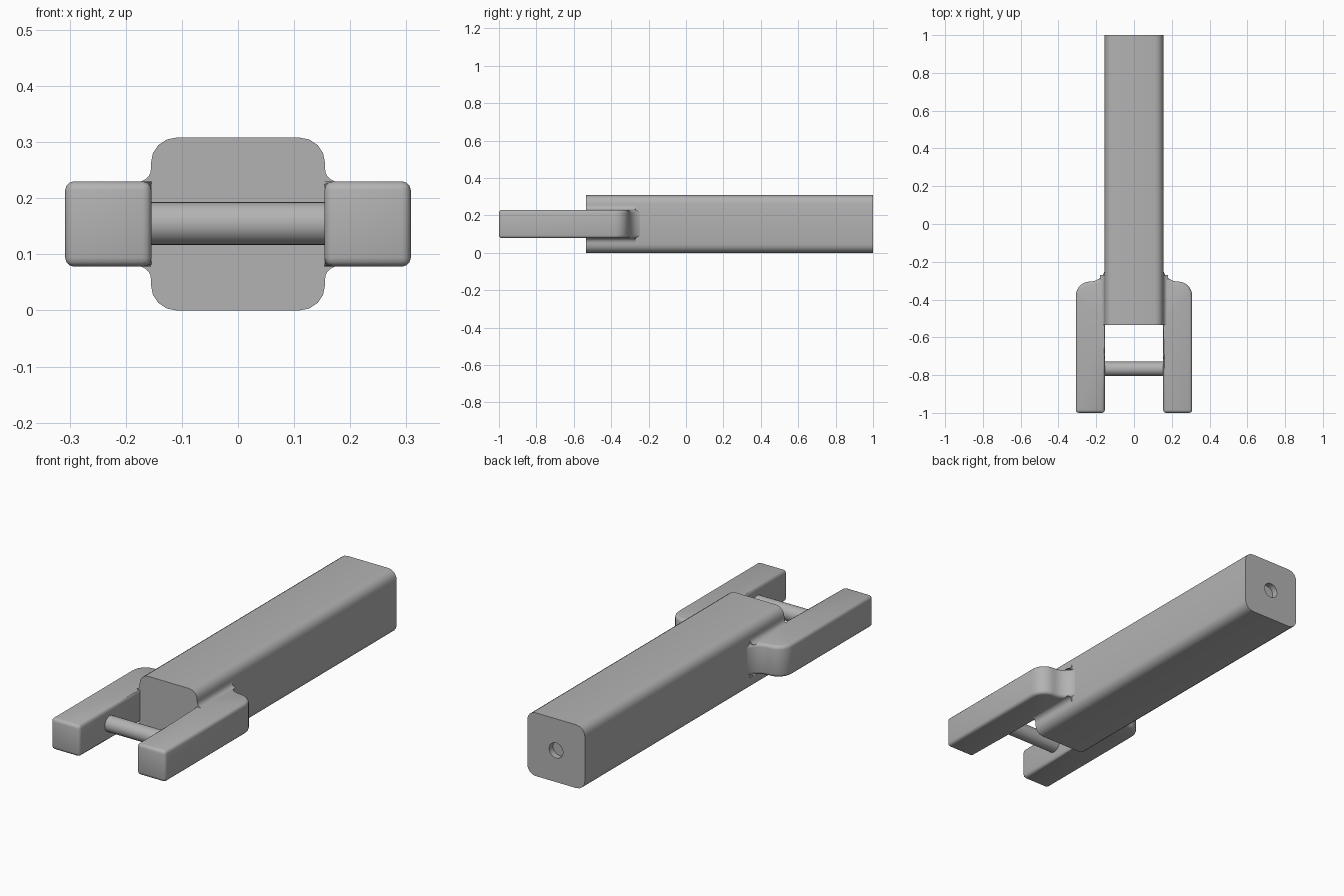
import bpy, bmesh
from math import cos, sin, pi, radians
from mathutils import Matrix

cube = bpy.data.objects.get("Cube")
if cube:
    bpy.data.objects.remove(cube)

grey = bpy.data.materials.new("plain grey")
grey.use_nodes = True
COLOUR = (0.45, 0.45, 0.45, 1)
grey.diffuse_color = COLOUR
bsdf = next(n for n in grey.node_tree.nodes if n.type == 'BSDF_PRINCIPLED')
bsdf.inputs["Base Color"].default_value = COLOUR

HALF = 0.155      # half width of the bar, also the inner face of the arms
MID = 0.154       # mid height
ARM_Z = 0.076     # half height of an arm
FRONT = -0.535    # front end of the bar


def arc(cx, cy, r, start, end, steps):
    """Points along a circular arc, angles in degrees."""
    angles = [radians(start + (end - start) * i / steps) for i in range(steps + 1)]
    return [(cx + r * cos(a), cy + r * sin(a)) for a in angles]


def finish(bm, name):
    bmesh.ops.recalc_face_normals(bm, faces=bm.faces)
    mesh = bpy.data.meshes.new(name)
    bm.to_mesh(mesh)
    bm.free()
    mesh.materials.append(grey)
    obj = bpy.data.objects.new(name, mesh)
    bpy.context.collection.objects.link(obj)
    return obj


def smooth(obj):
    bpy.ops.object.select_all(action='DESELECT')
    obj.select_set(True)
    bpy.context.view_layer.objects.active = obj
    bpy.ops.object.shade_smooth_by_angle(angle=radians(40))


def prism(points, axis, low, high):
    """Extrude a closed profile: (x, z) along y, or (x, y) along z."""
    place = (lambda u, v, w: (u, w, v)) if axis == 'y' else (lambda u, v, w: (u, v, w))
    bm = bmesh.new()
    ends = [[bm.verts.new(place(u, v, w)) for u, v in points] for w in (low, high)]
    n = len(points)
    for ring in ends:
        bm.faces.new(ring)
    for i in range(n):
        j = (i + 1) % n
        bm.faces.new((ends[0][i], ends[0][j], ends[1][j], ends[1][i]))
    bmesh.ops.recalc_face_normals(bm, faces=bm.faces)
    return bm


def cylinder(name, radius, length, rotation, location):
    bm = bmesh.new()
    bmesh.ops.create_cone(bm, cap_ends=True, segments=32, radius1=radius,
                          radius2=radius, depth=length,
                          matrix=Matrix.Translation(location) @ rotation)
    return finish(bm, name)


# Long bar with rounded edges
r = 0.045
profile = []
for k, (sx, sz) in enumerate([(1, 1), (-1, 1), (-1, -1), (1, -1)]):
    profile += arc(sx * (HALF - r), MID + sz * (MID - r), r, 90 * k, 90 * k + 90, 4)
bar = finish(prism(profile, 'y', FRONT, 1), "bar")

# Shallow round socket in the back end
cutter = cylinder("socket_cutter", 0.037, 0.06, Matrix.Rotation(pi / 2, 4, 'X'), (0, 1, MID))
cutter.hide_render = True
cut = bar.modifiers.new("socket", 'BOOLEAN')
cut.operation = 'DIFFERENCE'
cut.solver = 'EXACT'
cut.object = cutter
bpy.context.view_layer.objects.active = bar
bpy.ops.object.modifier_apply(modifier=cut.name)
bpy.data.objects.remove(cutter)
smooth(bar)

# Fork arms: straight front, S-curved shoulder running into the bar
outline = [(HALF - 0.001, -0.5), (HALF - 0.001, -1), (0.308, -1)]
outline += arc(0.233, -0.38, 0.075, 0, 90, 8)
outline += arc(0.233, -0.223, 0.082, 270, 180, 8)[1:]
outline += [(0.11, -0.223), (0.11, -0.5)]

# Concave blend where the arm meets the side of the bar
f = 0.024
blend = [(HALF - 0.02, 0), (HALF + f, 0)]
blend += [(x, z) for x, z in arc(HALF + f, f, f, 270, 180, 5)[1:]]
blend += [(HALF - 0.02, f)]

for side, label in ((1, "left"), (-1, "right")):
    bm = prism([(side * x, y) for x, y in outline], 'z', MID - ARM_Z, MID + ARM_Z)
    edges = [e for e in bm.edges if e.calc_face_angle(0) > radians(60)
             and all(abs(v.co.x) > 0.14 for v in e.verts)]
    bmesh.ops.bevel(bm, geom=edges, offset=0.016, segments=3, profile=0.5,
                    affect='EDGES', clamp_overlap=False)
    smooth(finish(bm, label + "_arm"))

    for up, level in ((1, "upper"), (-1, "lower")):
        points = [(side * x, MID + up * (ARM_Z - 0.001 + z)) for x, z in blend]
        strip = prism(points, 'y', FRONT, -0.27)
        smooth(finish(strip, f"{label}_{level}_blend"))

# Cross pin between the arms
smooth(cylinder("cross_pin", 0.038, 0.36, Matrix.Rotation(pi / 2, 4, 'Y'), (0, -0.767, MID + 0.001)))
